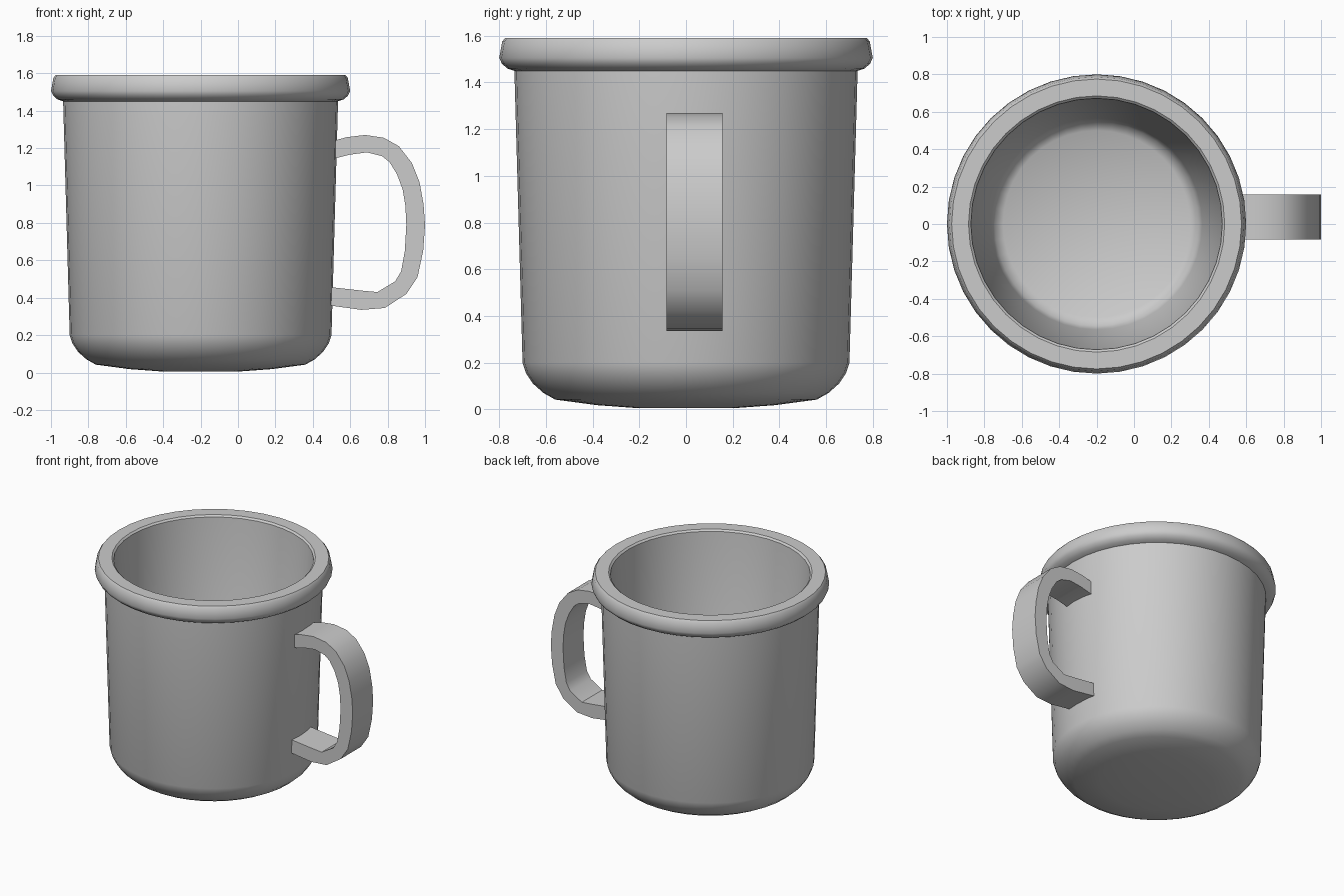
import bpy, bmesh, math
from mathutils import Matrix

if "Cube" in bpy.data.objects:
    bpy.data.objects.remove(bpy.data.objects["Cube"])

CX = -0.2
SEGMENTS = 40


def finish(bm, name, angle):
    bmesh.ops.recalc_face_normals(bm, faces=bm.faces)
    mesh = bpy.data.meshes.new(name)
    bm.to_mesh(mesh)
    bm.free()
    obj = bpy.data.objects.new(name, mesh)
    bpy.context.collection.objects.link(obj)
    bpy.ops.object.select_all(action='DESELECT')
    obj.select_set(True)
    bpy.context.view_layer.objects.active = obj
    bpy.ops.object.shade_smooth_by_angle(angle=math.radians(angle))
    return obj


# Mug body: one closed profile (radius, height) from base centre to inner floor
profile = [(0, 0.005), (0.2, 0.005), (0.38, 0.018), (0.56, 0.042), (0.61, 0.07),
           (0.655, 0.11), (0.685, 0.155), (0.7, 0.2), (0.735, 1.45),
           (0.765, 1.46), (0.788, 1.48), (0.8, 1.505), (0.787, 1.575), (0.775, 1.59),
           (0.685, 1.59), (0.672, 1.578), (0.565, 0.18), (0.545, 0.13), (0.5, 0.1), (0, 0.1)]
bm = bmesh.new()
verts = [bm.verts.new((r, 0, z)) for r, z in profile]
edges = [bm.edges.new(pair) for pair in zip(verts, verts[1:])]
bmesh.ops.spin(bm, geom=verts + edges, cent=(0, 0, 0), axis=(0, 0, 1),
               angle=math.tau, steps=SEGMENTS, use_duplicate=False)
bmesh.ops.remove_doubles(bm, verts=bm.verts, dist=0.0005)
bmesh.ops.transform(bm, matrix=Matrix.Translation((CX, 0, 0)), verts=bm.verts)
finish(bm, "mug_body", 40)

# Handle: flat strap, paired outer and inner side outlines (x, z)
outer = [(0.48, 1.23), (0.58, 1.258), (0.68, 1.27), (0.78, 1.255), (0.86, 1.21),
         (0.93, 1.12), (0.97, 1.02), (0.992, 0.9), (1.0, 0.79), (0.99, 0.65),
         (0.96, 0.51), (0.9, 0.42), (0.785, 0.345), (0.66, 0.335), (0.48, 0.36)]
inner = [(0.48, 1.135), (0.6, 1.165), (0.69, 1.177), (0.77, 1.157), (0.81, 1.125),
         (0.85, 1.06), (0.88, 0.98), (0.895, 0.89), (0.9, 0.79), (0.892, 0.65),
         (0.872, 0.54), (0.84, 0.487), (0.745, 0.43), (0.66, 0.438), (0.48, 0.458)]
bm = bmesh.new()
rings = [[bm.verts.new((x, y, z)) for (x, z), y in
          ((o, -0.083), (o, 0.157), (i, 0.157), (i, -0.083))]
         for o, i in zip(outer, inner)]
for a, b in zip(rings, rings[1:]):
    for k in range(4):
        n = (k + 1) % 4
        bm.faces.new((a[k], a[n], b[n], b[k]))
bm.faces.new(rings[0])
bm.faces.new(rings[-1])
finish(bm, "handle", 30)
